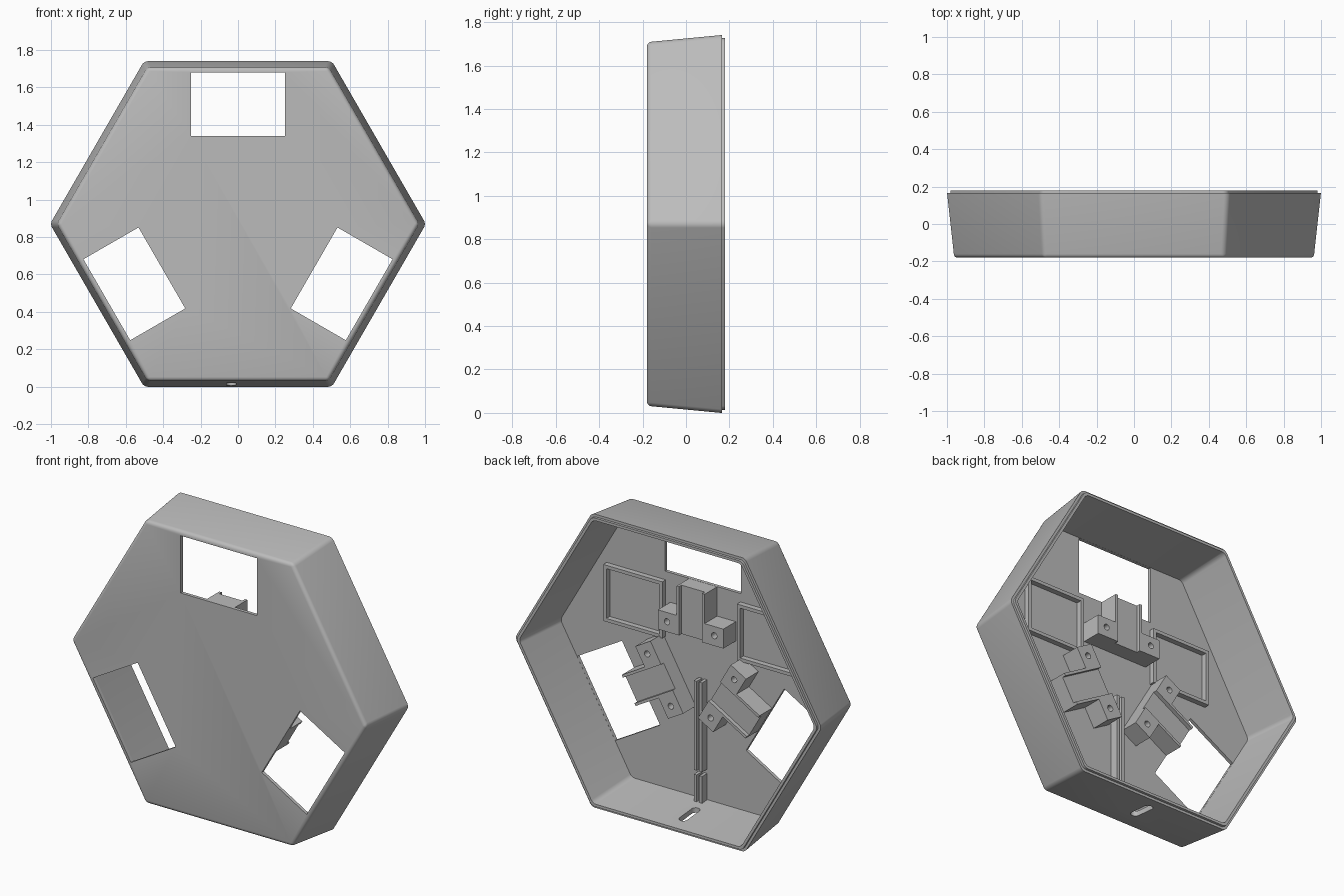
import bpy, bmesh, math
from mathutils import Matrix

if "Cube" in bpy.data.objects:
    bpy.data.objects.remove(bpy.data.objects["Cube"])

CENTRE = Matrix.Translation((0, 0, 0.87))
FLOOR = -0.165          # just inside the front plate
THIRDS = [("top", 0), ("left", 120), ("right", 240)]

grey = bpy.data.materials.new("plain grey")
grey.use_nodes = True
grey.diffuse_color = (0.5, 0.5, 0.5, 1)
grey.node_tree.nodes["Principled BSDF"].inputs["Base Color"].default_value = (0.5, 0.5, 0.5, 1)


def finish(name, bm, turn=0):
    bmesh.ops.recalc_face_normals(bm, faces=bm.faces)
    mesh = bpy.data.meshes.new(name)
    bm.to_mesh(mesh)
    bm.free()
    mesh.materials.append(grey)
    ob = bpy.data.objects.new(name, mesh)
    bpy.context.collection.objects.link(ob)
    ob.matrix_world = CENTRE @ Matrix.Rotation(math.radians(turn), 4, "Y")
    return ob


def prism(name, outline, y0, y1, turn=0):
    """Extrude an x-z outline along y."""
    bm = bmesh.new()
    face = bm.faces.new([bm.verts.new((x, y0, z)) for x, z in outline])
    side = bmesh.ops.extrude_face_region(bm, geom=[face])["geom"]
    for v in side:
        if isinstance(v, bmesh.types.BMVert):
            v.co.y = y1
    return finish(name, bm, turn)


def box(name, x0, x1, y0, y1, z0, z1, turn=0):
    return prism(name, [(x0, z0), (x1, z0), (x1, z1), (x0, z1)], y0, y1, turn)


def hexagon(name, r0, y0, r1, y1, round_front=False):
    """Tapered six-sided solid with rounded side edges."""
    bm = bmesh.new()
    rings = []
    for r, y in ((r0, y0), (r1, y1)):
        rings.append([bm.verts.new((r * math.cos(i * math.pi / 3), y,
                                    r * math.sin(i * math.pi / 3))) for i in range(6)])
    a, b = rings
    bm.faces.new(a)
    bm.faces.new(b)
    for i in range(6):
        j = (i + 1) % 6
        bm.faces.new((a[i], a[j], b[j], b[i]))
    edges = [e for e in bm.edges
             if abs(e.verts[0].co.y - e.verts[1].co.y) > 0.01
             or (round_front and max(v.co.y for v in e.verts) < y0 + 0.01)]
    bmesh.ops.bevel(bm, geom=edges, offset=0.02, segments=4, profile=0.5,
                    affect="EDGES", clamp_overlap=True)
    return finish(name, bm)


def cut(ob, *cutters):
    bpy.context.view_layer.objects.active = ob
    for c in cutters:
        mod = ob.modifiers.new("cut", "BOOLEAN")
        mod.operation = "DIFFERENCE"
        mod.solver = "EXACT"
        mod.object = c
        bpy.ops.object.modifier_apply(modifier=mod.name)
        bpy.data.objects.remove(c)


def smooth(ob):
    bpy.ops.object.select_all(action="DESELECT")
    ob.select_set(True)
    bpy.context.view_layer.objects.active = ob
    bpy.ops.object.shade_smooth_by_angle(angle=math.radians(32))


def cavity():
    return hexagon("cavity_cutter", 0.936, -0.16, 0.972, 0.2)


# Hollow housing with three windows and a cable slot
shell = hexagon("housing", 0.967, -0.18, 1.005, 0.165, True)
cut(shell, cavity())
for label, turn in THIRDS:
    cut(shell, box("window_cutter", -0.25, 0.25, -0.3, -0.12, 0.47, 0.81, turn))
slot = []
for mid, start in ((0.075, 0), (-0.035, math.pi)):
    for i in range(9):
        t = start + i * math.pi / 8
        slot.append((-0.037 + 0.025 * math.cos(t), mid + 0.025 * math.sin(t)))
bm = bmesh.new()
face = bm.faces.new([bm.verts.new((x, y, -0.95)) for x, y in slot])
top = bmesh.ops.extrude_face_region(bm, geom=[face])["geom"]
bmesh.ops.translate(bm, vec=(0, 0, 0.2), verts=[v for v in top if isinstance(v, bmesh.types.BMVert)])
cut(shell, finish("slot_cutter", bm))
smooth(shell)

# Stepped lip around the open back
lip = hexagon("rear_lip", 0.988, 0.155, 0.988, 0.18)
cut(lip, cavity())
smooth(lip)

# Mounting bracket beside each window
half = [(0.215, 0.18), (0.215, 0.295), (0.092, 0.295), (0.092, 0.469)]
outline = half + [(-x, z) for x, z in reversed(half)]
for label, turn in THIRDS:
    bracket = prism(label + "_bracket", outline, FLOOR, -0.043, turn)
    cut(bracket, box("channel_cutter", -0.076, 0.076, -0.067, 0.1, 0.1, 0.6, turn))
    for x in (-0.155, 0.155):
        ring = [(x + 0.018 * math.cos(i * math.pi / 8), 0.24 + 0.018 * math.sin(i * math.pi / 8))
                for i in range(16)]
        cut(bracket, prism("screw_cutter", ring, -0.13, 0.1, turn))
    smooth(bracket)

# Shallow rectangular frames on either side
for label, s in (("left", 1), ("right", -1)):
    xs = sorted((0.245 * s, 0.632 * s))
    frame = box(label + "_frame", *xs, FLOOR, -0.128, 0.085, 0.42)
    cut(frame, box("frame_cutter", xs[0] + 0.02, xs[1] - 0.02, -0.2, 0.1, 0.105, 0.4))

# Split pair of guide rails above the slot
for part, z0, z1 in (("upper", -0.63, -0.1), ("lower", -0.825, -0.655)):
    for label, s in (("left", 1), ("right", -1)):
        xs = sorted((0.008 * s, 0.027 * s))
        box(f"{part}_{label}_rail", *xs, FLOOR, -0.112, z0, z1)
